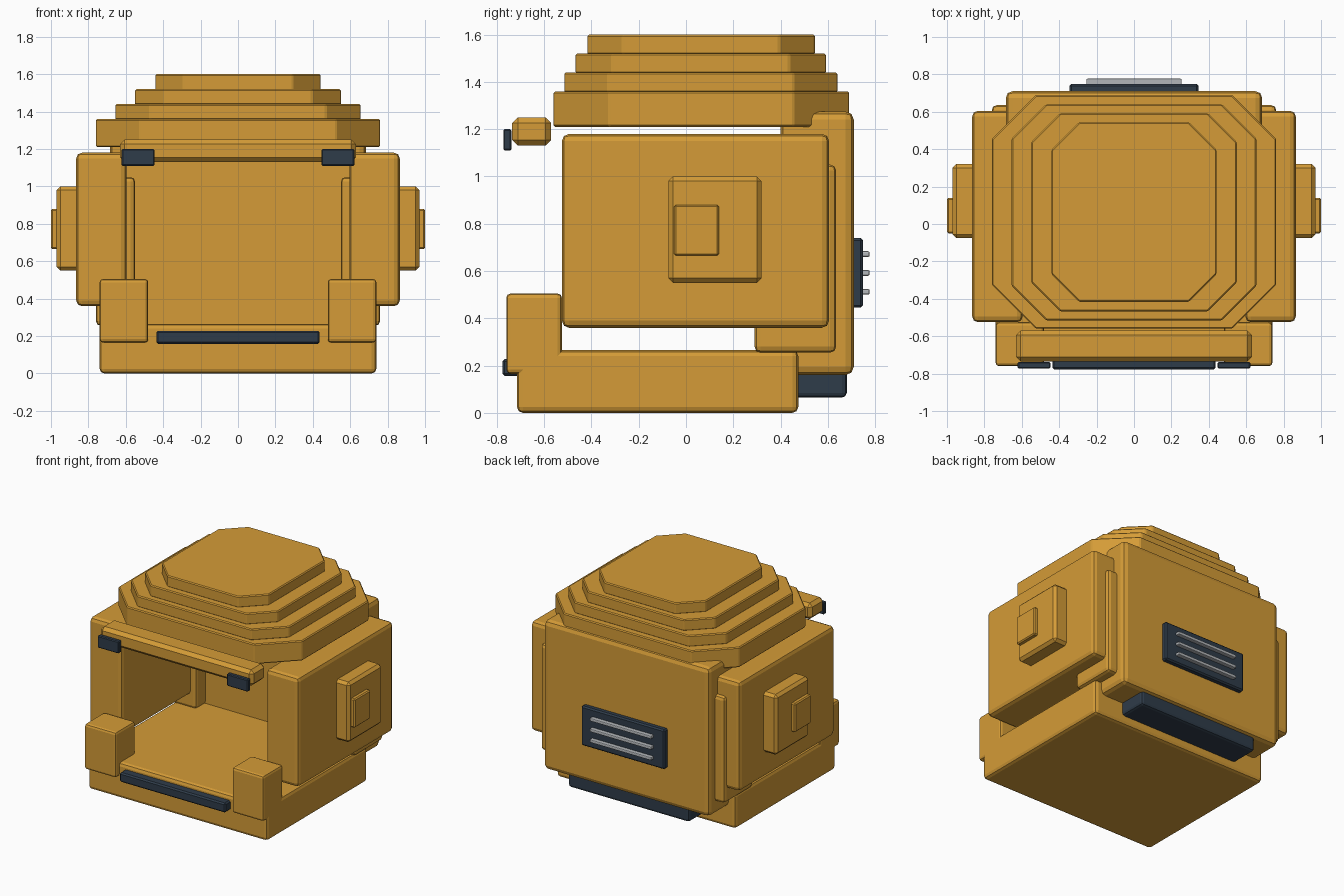
import bpy, bmesh

if "Cube" in bpy.data.objects:
    bpy.data.objects.remove(bpy.data.objects["Cube"])


def material(name, rgb):
    m = bpy.data.materials.new(name)
    m.diffuse_color = (*rgb, 1)
    m.use_nodes = True
    m.node_tree.nodes["Principled BSDF"].inputs["Base Color"].default_value = m.diffuse_color
    return m


ORANGE = material("amber shell", (0.66, 0.33, 0.038))
DARK = material("dark slate", (0.028, 0.045, 0.068))
GREY = material("light grey", (0.45, 0.47, 0.49))


def prism(name, outline, z0, z1, mat, bevel, segments=2):
    """Extrude an xy outline from z0 to z1 and soften its edges."""
    bm = bmesh.new()
    face = bm.faces.new([bm.verts.new((x, y, z0)) for x, y in outline])
    top = bmesh.ops.extrude_face_region(bm, geom=[face])["geom"]
    for v in top:
        if isinstance(v, bmesh.types.BMVert):
            v.co.z = z1
    bmesh.ops.recalc_face_normals(bm, faces=bm.faces)
    mesh = bpy.data.meshes.new(name)
    bm.to_mesh(mesh)
    bm.free()
    mesh.materials.append(mat)
    obj = bpy.data.objects.new(name, mesh)
    bpy.context.collection.objects.link(obj)
    mod = obj.modifiers.new("soft edges", "BEVEL")
    mod.width = bevel
    mod.segments = segments
    mod.limit_method = "ANGLE"
    return obj


def box(name, x, y, z, mat=ORANGE, bevel=0.02, segments=2):
    outline = [(x[0], y[0]), (x[1], y[0]), (x[1], y[1]), (x[0], y[1])]
    return prism(name, outline, z[0], z[1], mat, bevel, segments)


def pair(name, x, y, z, mat=ORANGE, bevel=0.02, segments=2):
    box("right_" + name, x, y, z, mat, bevel, segments)
    box("left_" + name, (-x[1], -x[0]), y, z, mat, bevel, segments)


# Floor base and rear shell
box("base", (-0.74, 0.74), (-0.715, 0.475), (0, 0.265), bevel=0.025)
box("rear_shell", (-0.685, 0.685), (0.40, 0.71), (0.16, 1.275), bevel=0.035)
box("rear_sill", (-0.5, 0.5), (0.42, 0.68), (0.065, 0.2), DARK, 0.02)

# Side walls, rear pillars, front posts and stepped ear pads
pair("side_wall", (0.595, 0.865), (-0.525, 0.605), (0.36, 1.18), bevel=0.03)
pair("rear_pillar", (0.55, 0.76), (0.29, 0.635), (0.255, 1.05), bevel=0.025)
pair("front_post", (0.48, 0.74), (-0.76, -0.525), (0.165, 0.505), bevel=0.018)
pair("ear_pad", (0.84, 0.97), (-0.075, 0.32), (0.55, 1.0), bevel=0.02, segments=1)
pair("ear_cap", (0.95, 1.0), (-0.05, 0.14), (0.665, 0.88), bevel=0.008, segments=1)

# Stepped roof of clipped-corner slabs: half width, front, back, bottom, top, clip
tiers = [
    (0.76, -0.56, 0.69, 1.21, 1.36, 0.235),
    (0.655, -0.515, 0.64, 1.355, 1.44, 0.185),
    (0.55, -0.467, 0.592, 1.435, 1.52, 0.155),
    (0.442, -0.417, 0.545, 1.515, 1.60, 0.15),
]
for i, (w, f, b, z0, z1, c) in enumerate(tiers):
    outline = [(-w + c, f), (w - c, f), (w, f + c), (w, b - c),
               (w - c, b), (-w + c, b), (-w, b - c), (-w, f + c)]
    prism(f"roof_tier_{i + 1}", outline, z0, z1, ORANGE, 0.007, 1)

# Brow bar with clips, and front bumper strip
box("brow_bar", (-0.63, 0.63), (-0.735, -0.57), (1.13, 1.25), bevel=0.024, segments=1)
pair("brow_clip", (0.447, 0.622), (-0.773, -0.738), (1.11, 1.20), DARK, 0.006, 1)
box("bumper_strip", (-0.437, 0.437), (-0.777, -0.70), (0.157, 0.228), DARK, 0.01, 1)

# Rear vent with three slats
box("vent_panel", (-0.345, 0.345), (0.69, 0.748), (0.445, 0.74), DARK, 0.01, 1)
for i in range(3):
    z = 0.512 + 0.08 * i
    box(f"vent_slat_{i + 1}", (-0.255, 0.255), (0.73, 0.777),
        (z - 0.012, z + 0.012), GREY, 0.007, 2)
